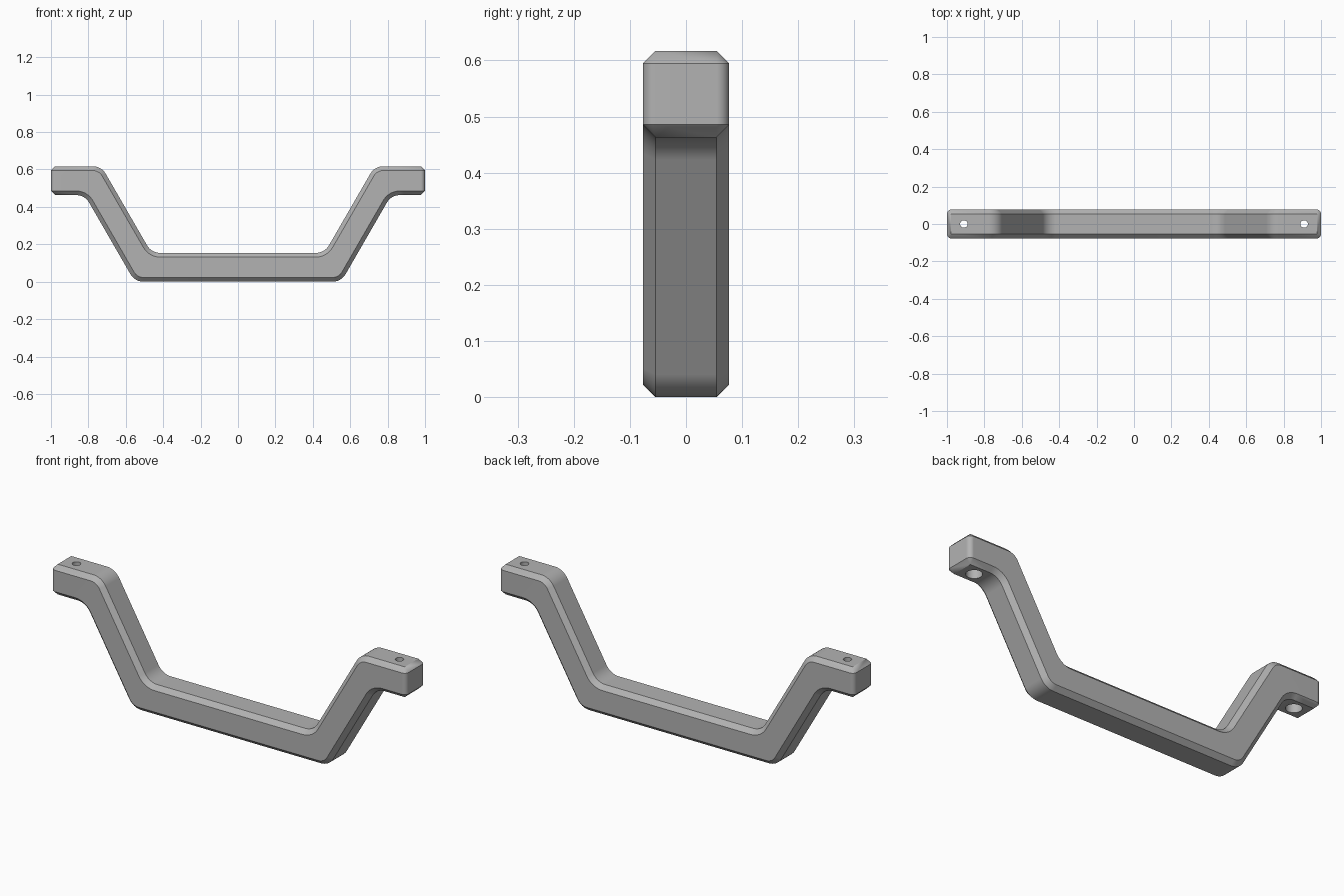
import bpy, bmesh
from math import radians, sin, cos, tan, pi
from mathutils import Vector

cube = bpy.data.objects.get("Cube")
if cube:
    bpy.data.objects.remove(cube)

T = 0.154        # bar thickness and depth
C = 0.0225       # chamfer width and end corner radius
H = T / 2 - C    # half width of the flat top
TOP, R, BEND = 0.617, 0.08, radians(60)
ARC = 8          # segments per bend

grey = bpy.data.materials.new("grey_plastic")
grey.use_nodes = True
grey.diffuse_color = (0.45, 0.45, 0.45, 1)
grey.node_tree.nodes["Principled BSDF"].inputs["Base Color"].default_value = (0.45, 0.45, 0.45, 1)


def contour(depth, r_low, r_high):
    """Filleted line of one long edge, right half, from the low bend to the high bend."""
    shift = depth * tan(BEND / 2)
    x1, z1 = 0.463 + shift, T - depth
    x2, z2 = 0.463 + (TOP - T) / tan(BEND) + shift, TOP - depth
    trim = tan(BEND / 2)
    angles = [BEND * i / ARC for i in range(ARC + 1)]
    low = [(x1 - r_low * trim + r_low * sin(a), z1 + r_low * (1 - cos(a))) for a in angles]
    high = [(x2 + r_high * trim - r_high * sin(a), z2 - r_high * (1 - cos(a)))
            for a in reversed(angles)]
    return low + high


# Long edges from top to bottom: flat top, upper side, lower side, flat bottom
edges = [contour(0, R, R), contour(C, R + C, R - C),
         contour(T - C, R - C, R + C), contour(T, R, R)]
widths = [H, H + C, H + C, H]


def ring(points, ys):
    """Octagonal section from four edge points and their half widths."""
    front = [Vector((x, -y, z)) for (x, z), y in zip(points, ys)]
    back = [Vector((x, y, z)) for (x, z), y in zip(points, ys)]
    return front + back[::-1]


half = [ring(p, widths) for p in zip(*edges)]
heights = [TOP, TOP - C, TOP - T + C, TOP - T]
for i in range(7):  # rounded vertical corners at the end
    a = pi / 2 * (1 - i / 6)
    xs = [1 - C, 1 - C + C * cos(a), 1 - C + C * cos(a), 1 - C]
    side = H + C * sin(a)
    half.append(ring(list(zip(xs, heights)), [H, side, side, H]))

mirrored = [[Vector((-v.x, v.y, v.z)) for v in r] for r in reversed(half)]
bm = bmesh.new()
rings = [[bm.verts.new(v) for v in r] for r in mirrored + half]
for a, b in zip(rings, rings[1:]):
    for i in range(8):
        j = (i + 1) % 8
        bm.faces.new((a[i], a[j], b[j], b[i]))
for r in (rings[0], rings[-1]):  # end wall with its two chamfers
    for quad in ((0, 1, 6, 7), (1, 2, 5, 6), (2, 3, 4, 5)):
        bm.faces.new([r[i] for i in quad])
bmesh.ops.remove_doubles(bm, verts=bm.verts, dist=1e-5)
bmesh.ops.recalc_face_normals(bm, faces=bm.faces)
mesh = bpy.data.meshes.new("handle_bar")
bm.to_mesh(mesh)
bm.free()
handle = bpy.data.objects.new("handle_bar", mesh)
bpy.context.collection.objects.link(handle)
mesh.materials.append(grey)
bpy.context.view_layer.objects.active = handle


def drill(x, radius, z_low, z_high):
    """Cut a vertical round hole through the handle."""
    bpy.ops.mesh.primitive_cylinder_add(vertices=32, radius=radius, depth=z_high - z_low,
                                        location=(x, 0, (z_low + z_high) / 2))
    cutter = bpy.context.object
    cutter.name = "hole_cutter"
    cutter.hide_render = True
    cutter.data.materials.append(grey)
    mod = handle.modifiers.new("hole", "BOOLEAN")
    mod.operation, mod.solver, mod.object = "DIFFERENCE", "EXACT", cutter
    bpy.context.view_layer.objects.active = handle
    bpy.ops.object.modifier_apply(modifier=mod.name)
    bpy.data.objects.remove(cutter)


# Screw holes: narrow at the top, wider bore from below
for x in (-0.91, 0.91):
    drill(x, 0.02, 0.4, 0.7)
    drill(x, 0.037, 0.4, TOP - 0.05)

bpy.ops.object.select_all(action="DESELECT")
handle.select_set(True)
bpy.context.view_layer.objects.active = handle
bpy.ops.object.shade_smooth_by_angle(angle=radians(30))
normals = handle.modifiers.new("even_shading", "WEIGHTED_NORMAL")
normals.keep_sharp = True
